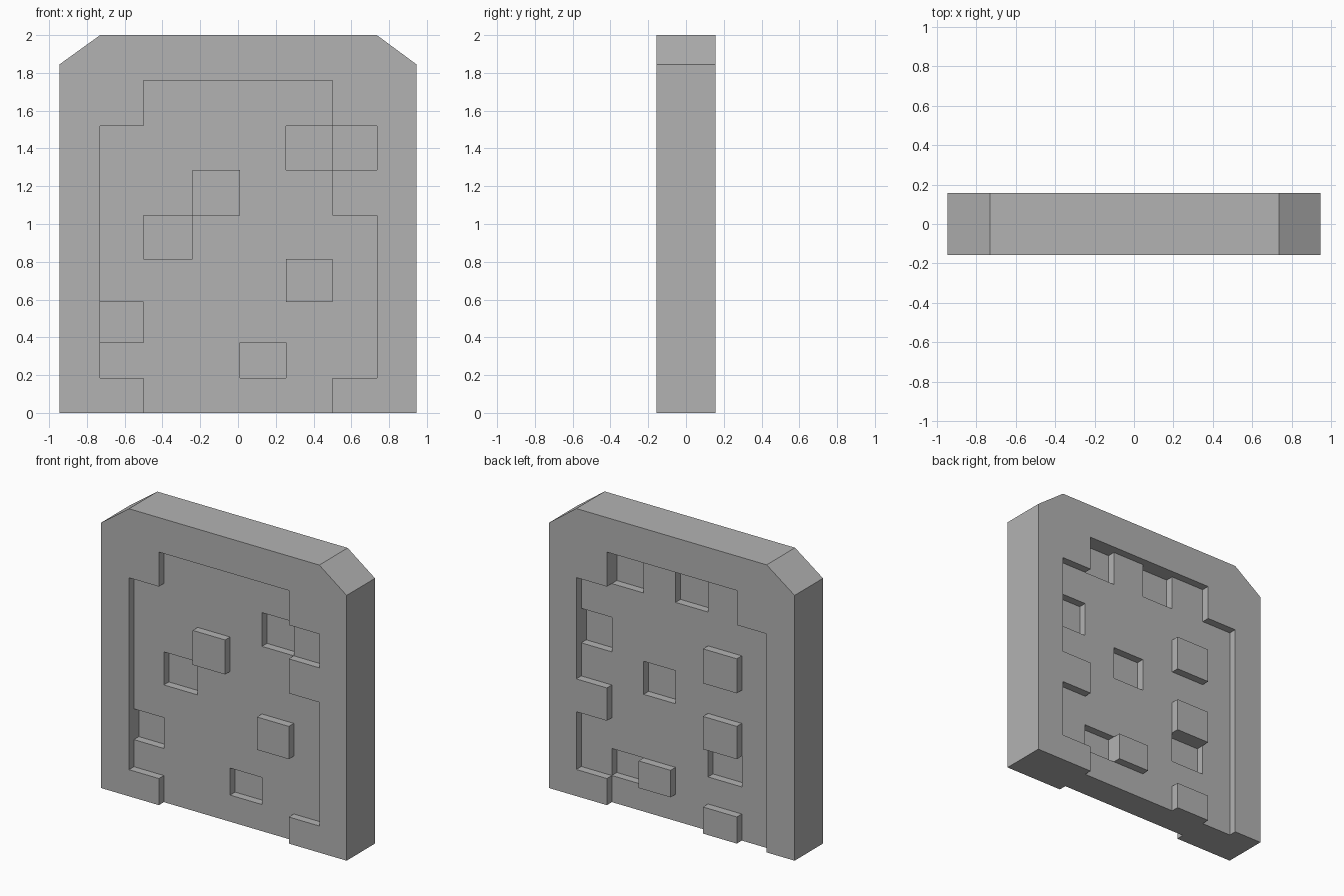
import bpy
import bmesh
from mathutils import Vector

cube = bpy.data.objects.get("Cube")
if cube:
    bpy.data.objects.remove(cube, do_unlink=True)

# Carving plans, top row first, x increasing: # full height, . panel, o pit
FRONT = """
########
##....##
#....o.#
#..#..##
#.o....#
#....#.#
#o.....#
#...o..#
##....##""".split()
BACK = """
########
##.o.o##
#......#
#.#...o#
#...o..#
#.#...##
#.o....#
#...#o.#
#.#...##""".split()

# Grid lines across, up and through the slab
XS = [-0.945, -0.73, -0.5, -0.24, 0.01, 0.255, 0.5, 0.735, 0.945]
ZS = [0, 0.185, 0.373, 0.587, 0.815, 1.045, 1.285, 1.52, 1.76, 2]
YS = [-0.156, -0.101, -0.046, 0.046, 0.101, 0.156]
SHOULDER = 1.845
COLS, ROWS, LAYERS = len(XS) - 1, len(ZS) - 1, len(YS) - 1


def solid(i, j, k):
    """True where stone is left in column i, layer j, row k."""
    if not (0 <= i < COLS and 0 <= j < LAYERS and 0 <= k < ROWS):
        return False
    front = "#.o".index(FRONT[ROWS - 1 - k][i])
    back = "#.o".index(BACK[ROWS - 1 - k][i])
    return front <= j < LAYERS - back


def point(i, j, k):
    """Grid corner; the two top corners drop to make the bevelled shoulders."""
    z = SHOULDER if k == ROWS and i in (0, COLS) else ZS[k]
    return Vector((XS[i], YS[j], z))


def add_side(bm, cell, axis, step):
    """Add the face of a cell that looks along an axis, wound outward."""
    u, v = (axis + 1) % 3, (axis + 2) % 3
    corners = []
    for du, dv in ((0, 0), (1, 0), (1, 1), (0, 1)):
        c = list(cell)
        c[axis] += step > 0
        c[u] += du
        c[v] += dv
        corners.append(bm.verts.new(point(*c)))
    bm.faces.new(corners if step > 0 else corners[::-1])


# Carved slab
bm = bmesh.new()
for i in range(COLS):
    for j in range(LAYERS):
        for k in range(ROWS):
            if not solid(i, j, k):
                continue
            for axis in range(3):
                for step in (-1, 1):
                    beside = [i, j, k]
                    beside[axis] += step
                    if not solid(*beside):
                        add_side(bm, (i, j, k), axis, step)
bmesh.ops.remove_doubles(bm, verts=bm.verts[:], dist=0.0005)
bmesh.ops.dissolve_limit(bm, angle_limit=0.01, verts=bm.verts[:], edges=bm.edges[:])

mesh = bpy.data.meshes.new("carved_slab")
bm.to_mesh(mesh)
bm.free()
slab = bpy.data.objects.new("carved_slab", mesh)
bpy.context.collection.objects.link(slab)

# Plain grey stone
stone = bpy.data.materials.new("grey_stone")
stone.use_nodes = True
grey = (0.45, 0.45, 0.45, 1)
stone.diffuse_color = grey
stone.node_tree.nodes["Principled BSDF"].inputs["Base Color"].default_value = grey
mesh.materials.append(stone)
